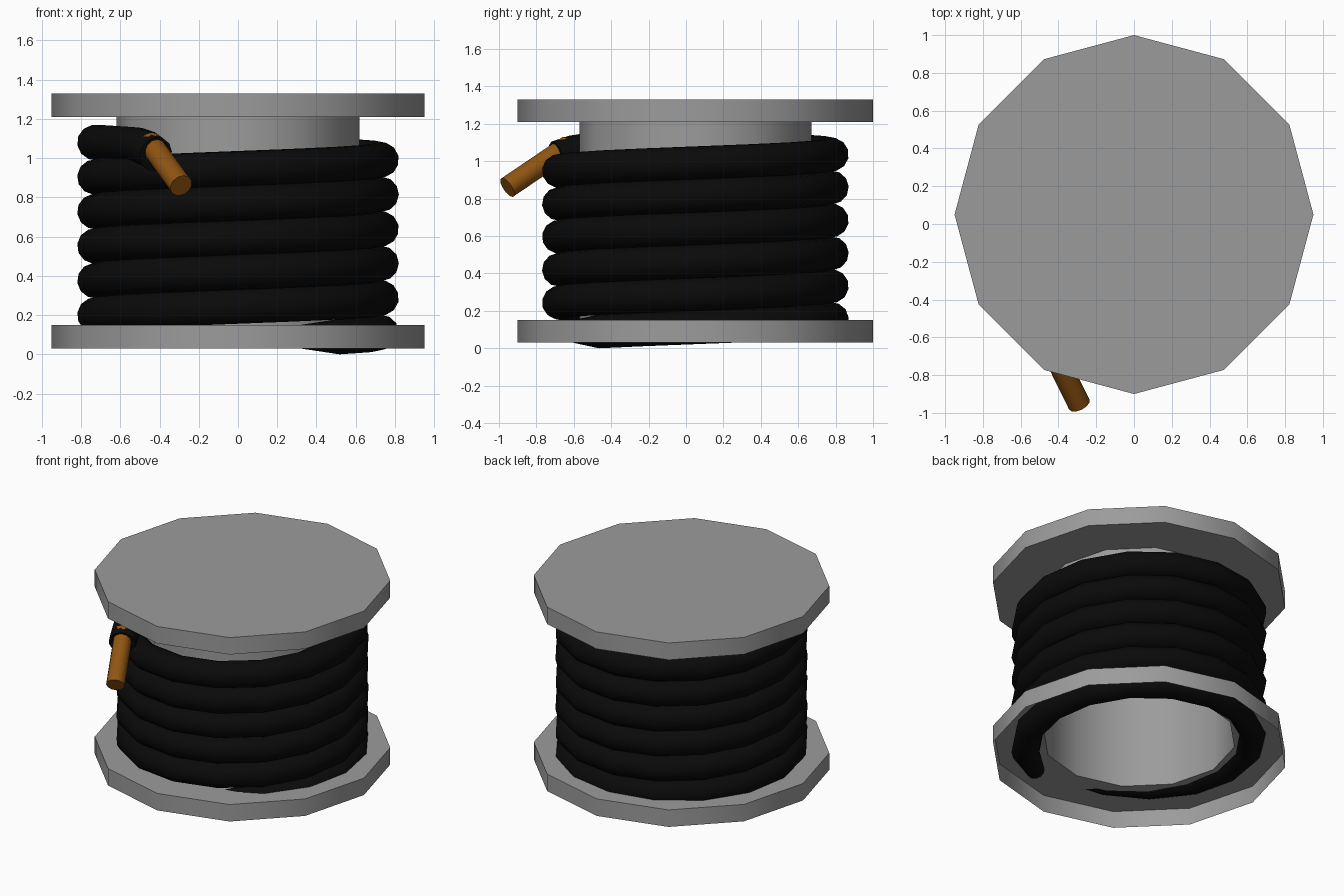
import bpy, bmesh
from math import radians, cos, sin, pi
from mathutils import Vector

if "Cube" in bpy.data.objects:
    bpy.data.objects.remove(bpy.data.objects["Cube"])

CY = 0.05          # spool axis sits slightly behind the origin
SIDES = 12


def material(name, rgb):
    m = bpy.data.materials.new(name)
    m.diffuse_color = (*rgb, 1)
    m.use_nodes = True
    m.node_tree.nodes["Principled BSDF"].inputs["Base Color"].default_value = m.diffuse_color
    return m


def finish(ob, mat, angle):
    """Assign the material and shade smooth below the given angle."""
    bpy.ops.object.select_all(action='DESELECT')
    ob.select_set(True)
    bpy.context.view_layer.objects.active = ob
    if ob.type == 'CURVE':
        bpy.ops.object.convert(target='MESH')
        ob = bpy.context.object
    ob.data.materials.clear()
    ob.data.materials.append(mat)
    bpy.ops.object.shade_smooth_by_angle(angle=radians(angle))


def tube(name, points, radius, mat, start_scale=1.0):
    """Round capped tube along a polyline, converted to a mesh."""
    cu = bpy.data.curves.new(name, 'CURVE')
    cu.dimensions = '3D'
    cu.bevel_depth = radius
    cu.bevel_resolution = 4
    cu.use_fill_caps = True
    sp = cu.splines.new('POLY')
    sp.points.add(len(points) - 1)
    for p, co in zip(sp.points, points):
        p.co = (*co, 1)
    sp.points[0].radius = start_scale
    ob = bpy.data.objects.new(name, cu)
    bpy.context.collection.objects.link(ob)
    finish(ob, mat, 40)


# Spool: flanges and barrel as one turned profile, open underneath
profile = [(0.95, 0.03), (0.95, 0.15), (0.62, 0.15), (0.62, 1.21),
           (0.95, 1.21), (0.95, 1.33)]
bm = bmesh.new()
rings = [[bm.verts.new((r * cos(2 * pi * i / SIDES), CY + r * sin(2 * pi * i / SIDES), z))
          for i in range(SIDES)] for r, z in profile]
for a, b in zip(rings, rings[1:]):
    for i in range(SIDES):
        j = (i + 1) % SIDES
        bm.faces.new((a[i], a[j], b[j], b[i]))
bm.faces.new(rings[-1])
me = bpy.data.meshes.new("spool")
bm.to_mesh(me)
bm.free()
spool = bpy.data.objects.new("spool", me)
bpy.context.collection.objects.link(spool)
finish(spool, material("dark_grey", (0.33, 0.33, 0.33)), 40)

# Wound cable: rising helix, tapered at the start and bent outward at the end
R, PITCH, STEP = 0.73, 0.176, 22.5
START, Z0 = -45, 0.09


def helix(deg, z=None):
    a = radians(deg)
    if z is None:
        z = Z0 + PITCH * (deg - START) / 360
    return Vector((R * cos(a), CY + R * sin(a), z))


path = [helix(START - 20, 0.09)]
deg = START
while deg <= 5 * 360 + 180:
    path.append(helix(deg))
    deg += STEP
path += [helix(5 * 360 + 202.5, 1.08), Vector((-0.52, -0.47, 1.07)),
         Vector((-0.46, -0.60, 1.05)), Vector((-0.42, -0.69, 1.02))]
tube("cable", path, 0.09, material("black_rubber", (0.003, 0.003, 0.003)), 0.65)

# Bare copper core sticking out of the cable end
tube("copper_core", [Vector((-0.45, -0.63, 1.08)), Vector((-0.29, -0.955, 0.86))],
     0.06, material("copper", (0.28, 0.09, 0.006)))
